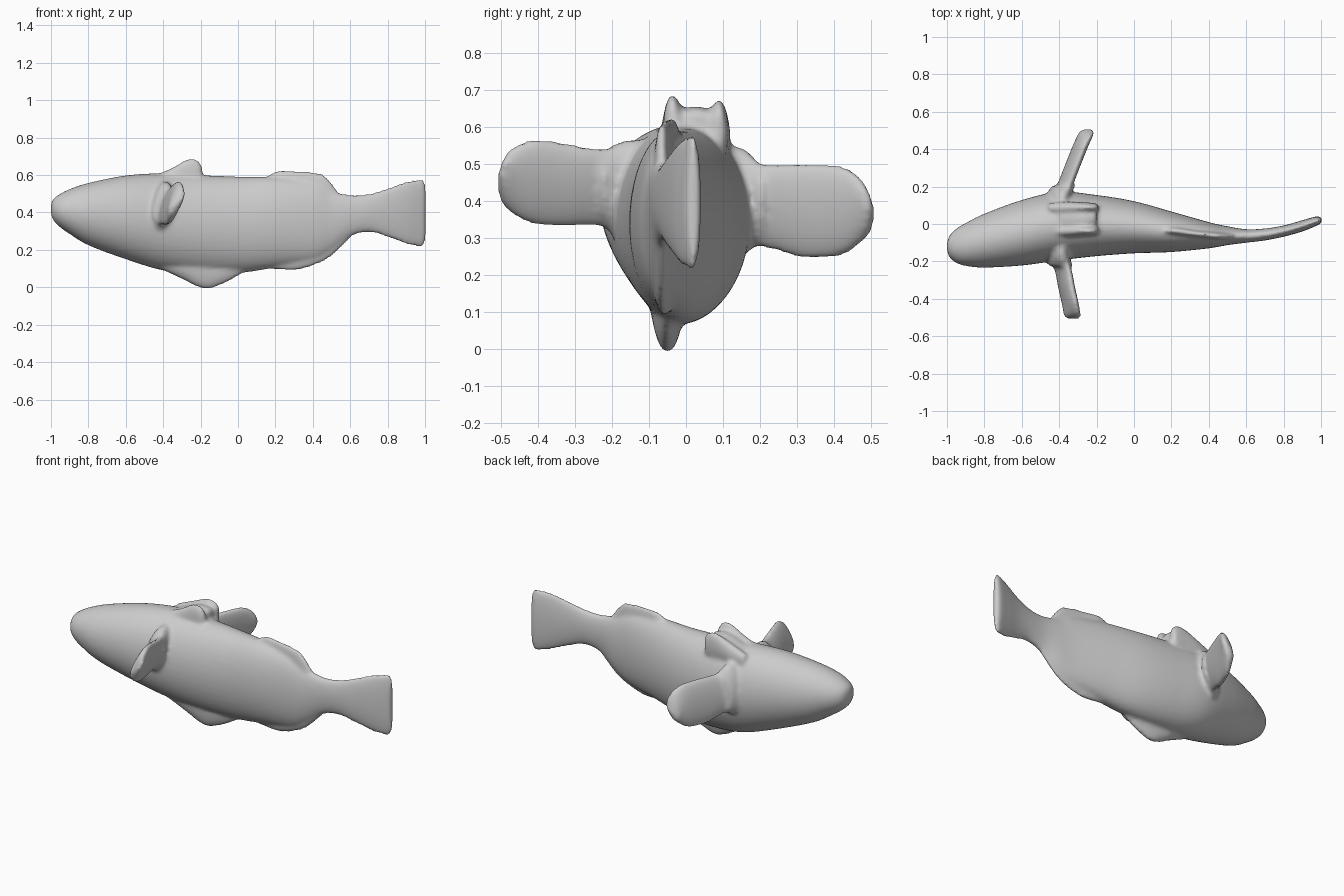
import bpy, bmesh, math
from mathutils import Vector as V

bm = bmesh.new()


def spline(rows, steps):
    """Catmull-Rom resampling of rows of numbers."""
    out = []
    n = len(rows)
    for i in range(n - 1):
        a, b, c, d = rows[max(i - 1, 0)], rows[i], rows[i + 1], rows[min(i + 2, n - 1)]
        for s in range(steps):
            t = s / steps
            out.append([0.5 * (2 * q + (r - p) * t + (2 * p - 5 * q + 4 * r - w) * t * t
                               + (3 * q - p - 3 * r + w) * t ** 3)
                        for p, q, r, w in zip(a, b, c, d)])
    return out + [list(rows[-1])]


def loft(sections, sides=40):
    """Skin elliptical rings given as (centre, half axis u, half axis v)."""
    rings = []
    for c, u, v in sections:
        rings.append([bm.verts.new(c + u * math.cos(2 * math.pi * k / sides)
                                   + v * math.sin(2 * math.pi * k / sides))
                      for k in range(sides)])
    for a, b in zip(rings, rings[1:]):
        for k in range(sides):
            j = (k + 1) % sides
            bm.faces.new((a[k], a[j], b[j], b[k]))
    bm.faces.new(rings[0][::-1])
    bm.faces.new(rings[-1])


def lengthwise(rows, steps=6):
    """Rows of x, y low, y high, z low, z high."""
    loft([(V((x, (y0 + y1) / 2, (z0 + z1) / 2)),
           V((0, max(y1 - y0, .006) / 2, 0)), V((0, 0, max(z1 - z0, .006) / 2)))
          for x, y0, y1, z0, z1 in spline(rows, steps)])


def side_fin(rows, thick, lean):
    """Rows of x, y, z low, z high; the fin leans forward towards its base."""
    loft([(V((x, y, (z0 + z1) / 2)), V((thick, 0, 0)) * min(1, (z1 - z0) / .14),
           V((lean, 0, (z1 - z0) / 2)))
          for x, y, z0, z1 in spline(rows, 5)])


# Body and tail, bending sideways
lengthwise([
    (-1.00, -.14, -.10, .39, .45), (-.985, -.18, -.06, .355, .475),
    (-.95, -.208, -.025, .32, .50), (-.9, -.224, .005, .285, .525),
    (-.8, -.233, .055, .225, .558), (-.6, -.222, .128, .15, .598),
    (-.4, -.195, .172, .09, .61), (-.2, -.172, .155, .07, .60),
    (0, -.157, .122, .075, .592), (.2, -.15, .067, .105, .588),
    (.4, -.13, .01, .14, .56), (.5, -.113, -.012, .19, .515),
    (.6, -.10, -.028, .27, .495), (.7, -.088, -.024, .295, .50),
    (.8, -.068, -.008, .268, .53), (.9, -.04, .02, .23, .565),
    (.97, -.012, .04, .215, .578), (.995, 0, .04, .225, .57), (1.003, .01, .03, .26, .54)])

# Front dorsal pair with a saddle between
for y, top in ((-.035, .685), (.09, .672)):
    lengthwise([(-.46, y - .03, y + .02, .52, .595), (-.36, y - .035, y + .03, .51, .635),
                (-.27, y - .028, y + .026, .5, top), (-.215, y - .025, y + .022, .5, top - .005),
                (-.19, y - .015, y + .015, .54, .64)])
lengthwise([(-.42, -.06, .1, .5, .6), (-.28, -.05, .1, .5, .655), (-.2, -.03, .09, .5, .645)])

# Rear dorsal fin
lengthwise([(.14, -.055, -.02, .48, .585), (.22, -.06, -.015, .46, .625), (.32, -.072, -.03, .44, .622),
            (.42, -.083, -.04, .4, .614), (.47, -.085, -.045, .4, .592), (.53, -.08, -.05, .42, .52)])

# Pelvic fin below
lengthwise([(-.42, -.09, -.02, .1, .2), (-.3, -.1, 0, .045, .25), (-.22, -.095, -.005, .005, .26),
            (-.16, -.09, -.01, -.008, .26), (-.08, -.085, -.015, .018, .25), (.02, -.07, -.03, .07, .2)])

# Anal fin below
lengthwise([(.12, -.07, -.03, .105, .2), (.22, -.08, -.03, .095, .25), (.3, -.085, -.035, .09, .27),
            (.4, -.09, -.04, .115, .3), (.5, -.085, -.045, .165, .33), (.6, -.08, -.05, .26, .36)])

# Pectoral fins
side_fin([(-.40, -.08, .30, .54), (-.39, -.2, .325, .54), (-.375, -.26, .333, .545),
          (-.36, -.34, .33, .56), (-.342, -.42, .34, .566), (-.332, -.475, .37, .54),
          (-.327, -.5, .40, .50), (-.327, -.508, .43, .47)], .034, .03)
side_fin([(-.41, .06, .27, .53), (-.385, .17, .275, .51), (-.36, .23, .27, .50),
          (-.325, .32, .245, .502), (-.285, .42, .253, .495), (-.262, .47, .285, .465),
          (-.25, .498, .315, .415), (-.248, .508, .35, .38)], .036, .022)

# Flared shoulders where the pectoral fins meet the body
side_fin([(-.41, -.1, .26, .57), (-.405, -.18, .29, .56), (-.39, -.225, .34, .53)], .06, .02)
side_fin([(-.41, .08, .24, .56), (-.40, .16, .26, .54), (-.375, .205, .29, .49)], .06, .02)

bmesh.ops.recalc_face_normals(bm, faces=bm.faces)
mesh = bpy.data.meshes.new("fish")
bm.to_mesh(mesh)
bm.free()
fish = bpy.data.objects.new("fish", mesh)
bpy.context.collection.objects.link(fish)

# Fuse the parts into one soft skin
fuse = fish.modifiers.new("fuse", 'REMESH')
fuse.mode = 'VOXEL'
fuse.voxel_size = 0.011
fuse.use_smooth_shade = True
soften = fish.modifiers.new("soften", 'SMOOTH')
soften.factor = 0.5
soften.iterations = 6

grey = bpy.data.materials.new("plain grey")
grey.diffuse_color = (0.6, 0.6, 0.6, 1)
mesh.materials.append(grey)
